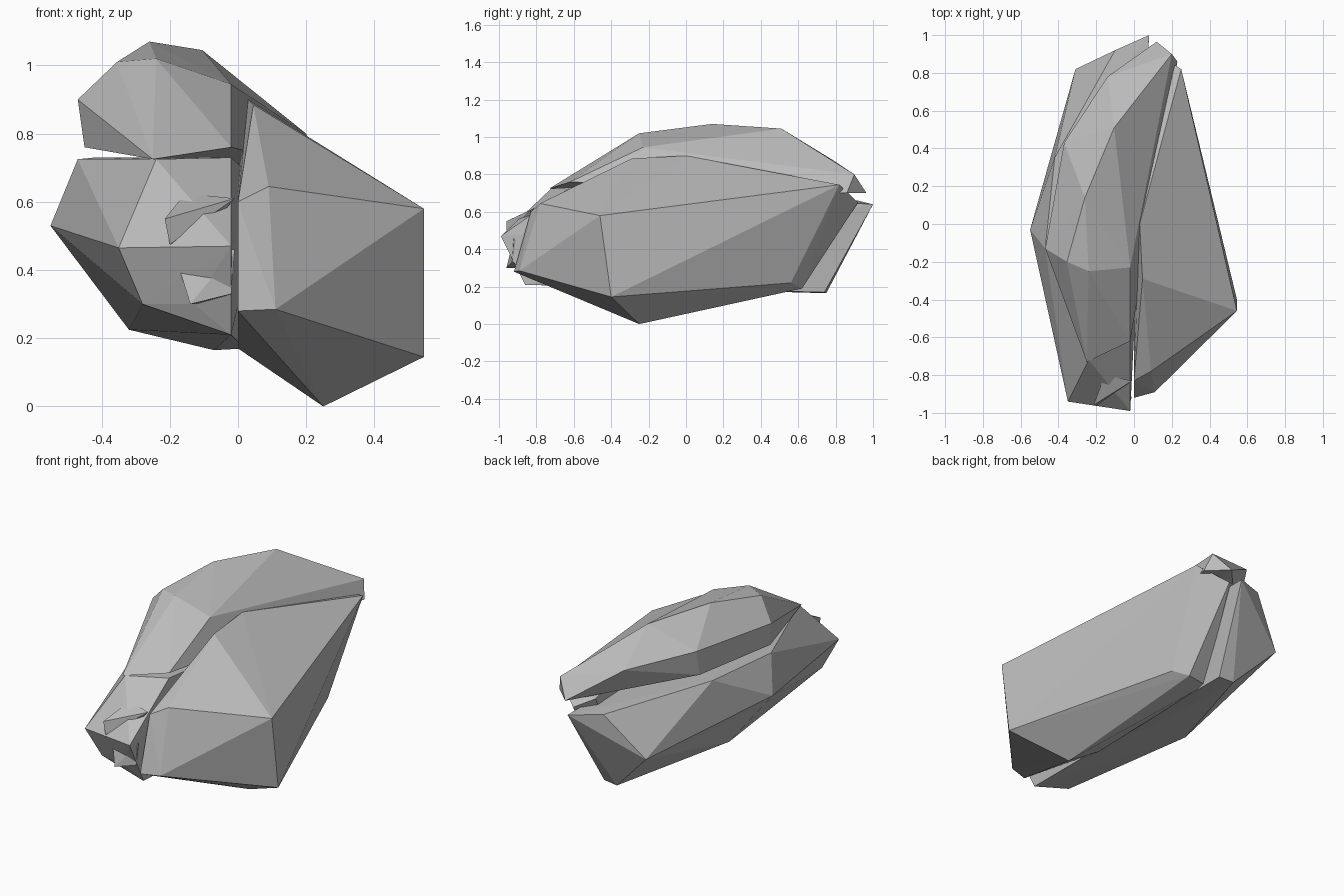
import bpy
import bmesh

default_cube = bpy.data.objects.get("Cube")
if default_cube:
    bpy.data.objects.remove(default_cube, do_unlink=True)

stone = bpy.data.materials.new("grey_stone")
stone.use_nodes = True
GREY = (0.5, 0.5, 0.5, 1)
stone.diffuse_color = GREY
stone.node_tree.nodes["Principled BSDF"].inputs["Base Color"].default_value = GREY


def chunk(name, corners):
    """Flat-faced convex boulder wrapped around its corner points."""
    bm = bmesh.new()
    for corner in corners:
        bm.verts.new(corner)
    hull = bmesh.ops.convex_hull(bm, input=bm.verts)
    loose = {v for v in hull["geom_interior"] + hull["geom_unused"]
             if isinstance(v, bmesh.types.BMVert)}
    bmesh.ops.delete(bm, geom=list(loose), context="VERTS")
    bmesh.ops.recalc_face_normals(bm, faces=bm.faces)
    mesh = bpy.data.meshes.new(name)
    bm.to_mesh(mesh)
    bm.free()
    mesh.materials.append(stone)
    rock = bpy.data.objects.new(name, mesh)
    bpy.context.collection.objects.link(rock)
    return rock


# Broad wedge that forms the +x side
chunk("side_boulder", [
    (.545, -.46, .58), (.545, -.4, .145), (.25, -.25, 0), (.11, -.89, .285),
    (.09, -.78, .645), (.045, -.29, .885), (.03, 0, .9), (.25, .82, .745),
    (.2, .56, .22), (.13, .62, .19), (.1, .92, .65), (0, -.92, .28),
    (0, -.83, .6), (0, -.3, .17), (0, .6, .19), (0, .85, .7)])

# Long lower slab with its pointed front
chunk("lower_boulder", [
    (-.55, -.03, .53), (-.35, -.94, .465), (-.02, -.99, .47), (-.24, -.72, .725),
    (-.47, -.13, .725), (-.42, .35, .73), (-.02, -.62, .73), (-.31, .82, .41),
    (-.32, .05, .225), (-.07, .75, .165), (.02, .74, .17), (.08, 1, .64),
    (-.1, .92, .66), (-.28, -.88, .3), (-.13, -.9, .3), (-.02, -.86, .21)])

# Domed cap lying over the slab
chunk("upper_boulder", [
    (-.24, -.25, 1.02), (-.355, -.2, 1.01), (-.26, .14, 1.07), (-.105, .51, 1.045),
    (-.47, -.13, .9), (-.45, -.15, .76), (-.37, .43, .92), (-.37, .4, .77),
    (-.14, .78, .88), (.2, .9, .8), (.12, .965, .7), (.23, .86, .7),
    (-.02, -.23, .945), (-.02, -.62, .76), (-.25, -.73, .725), (0, .2, .75)])

# Chips caught in the front crevice
chunk("upper_chip", [
    (-.215, -.96, .55), (-.155, -.8, .625), (-.2, -.96, .475),
    (-.01, -.83, .61), (-.1, -.85, .5)])
chunk("lower_chip", [
    (-.185, -.92, .445), (-.14, -.96, .3), (-.02, -.93, .33),
    (-.01, -.92, .46), (-.1, -.8, .3)])
